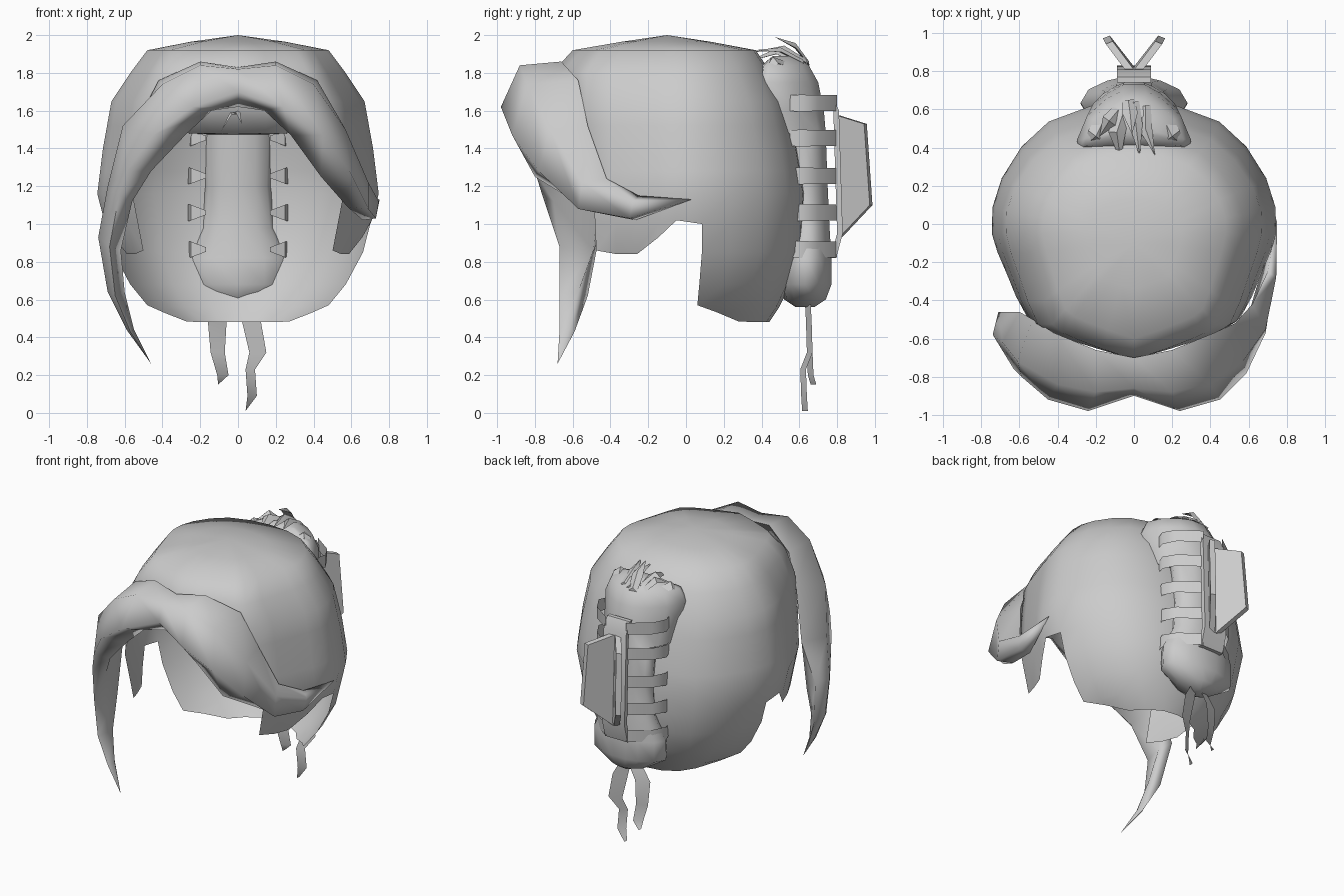
import bpy, bmesh, math
from mathutils import Vector

hair = bpy.data.materials.new("hair_grey")
hair.diffuse_color = (0.6, 0.6, 0.6, 1)


def make(name, verts, faces, angle=50):
    mesh = bpy.data.meshes.new(name)
    mesh.from_pydata([tuple(v) for v in verts], [], faces)
    bm = bmesh.new()
    bm.from_mesh(mesh)
    bmesh.ops.remove_doubles(bm, verts=bm.verts, dist=0.0005)
    bmesh.ops.recalc_face_normals(bm, faces=bm.faces)
    bm.to_mesh(mesh)
    bm.free()
    obj = bpy.data.objects.new(name, mesh)
    bpy.context.collection.objects.link(obj)
    mesh.materials.append(hair)
    bpy.ops.object.select_all(action='DESELECT')
    obj.select_set(True)
    bpy.context.view_layer.objects.active = obj
    bpy.ops.object.shade_smooth_by_angle(angle=math.radians(angle))
    return obj


def loft(name, rings, closed=True, caps=True, angle=50):
    n = len(rings[0])
    verts = [p for r in rings for p in r]
    faces = [(i*n + j, i*n + (j+1) % n, (i+1)*n + (j+1) % n, (i+1)*n + j)
             for i in range(len(rings)-1) for j in range(n if closed else n-1)]
    if caps:
        faces += [tuple(range(n)), tuple(range(len(verts)-n, len(verts)))]
    return make(name, verts, faces, angle)


# Scalp: rows of (z, half width, front y, back y)
SCALP = [(0.48, .34, -.20, .44), (0.60, .53, -.45, .52), (0.85, .665, -.64, .62),
         (1.16, .745, -.66, .64), (1.40, .715, -.69, .60), (1.65, .67, -.71, .53),
         (1.80, .57, -.71, .45), (1.92, .48, -.60, .37), (1.965, .25, -.34, .13),
         (2.0, 0, -.1, -.1)]
LEVELS = (.48, .56, .68, .85, 1.0, 1.16, 1.28, 1.40, 1.52, 1.65, 1.80, 1.92, 1.965, 2.0)


def scalp_point(u, v, z):
    for lo, hi in zip(SCALP, SCALP[1:]):
        if z <= hi[0]:
            break
    t = (z - lo[0]) / (hi[0] - lo[0])
    a, f, b = [lo[k] + (hi[k] - lo[k]) * t for k in (1, 2, 3)]
    yc = -0.05 - max(0, z - 1.92) * 0.625
    return (a * u, yc - v * ((yc - f) if v > 0 else (b - yc)), z)


# Columns round the head: (sideways, forward, hem height); a repeat makes a vertical step
COLUMNS = [(0, 1, 1.72), (.28, .92, 1.70), (.52, .84, 1.56), (.65, .79, 1.38),
           (.75, .72, 1.20), (.75, .72, .86), (.83, .54, .84), (.89, .36, .84),
           (.96, .16, .93), (1, 0, 1.02), (.995, -.2, 1.0), (.995, -.2, .57),
           (.93, -.42, .53), (.79, -.66, .485), (.60, -.85, .48), (.30, -.97, .48),
           (0, -1, .48)]
verts, faces, ROWS = [], [], len(LEVELS)
for side in (1, -1):
    base = len(verts)
    for u, v, hem in COLUMNS:
        verts += [scalp_point(side * u, v, max(z, hem)) for z in LEVELS]
    for j in range(len(COLUMNS) - 1):
        if COLUMNS[j][:2] == COLUMNS[j+1][:2]:
            continue
        for i in range(ROWS - 1):
            q = base + j * ROWS + i
            faces.append((q, q + 1, q + ROWS + 1, q + ROWS))
make("scalp_hair", verts, faces, 60)

# Fringe: each station has back top, front top, bulge and lower edge
ARCH = [[(0, -.70, 1.83), (0, -.86, 1.82), (0, -.90, 1.70), (0, -.83, 1.62)],
        [(.20, -.66, 1.86), (.20, -.88, 1.84), (.24, -.98, 1.62), (.14, -.87, 1.60)],
        [(.42, -.57, 1.76), (.40, -.84, 1.74), (.45, -.92, 1.47), (.28, -.87, 1.47)]]
RIGHT = [[(.53, -.52, 1.52), (.57, -.72, 1.50), (.59, -.78, 1.28), (.44, -.80, 1.25)],
         [(.62, -.42, 1.24), (.69, -.55, 1.22), (.69, -.57, 1.08), (.58, -.54, 1.09)],
         [(.70, -.25, 1.15), (.745, -.28, 1.12), (.73, -.30, 1.03), (.66, -.27, 1.02)],
         [(.75, .03, 1.13)] * 4]
LEFT = [[(-.53, -.50, 1.55), (-.61, -.72, 1.52), (-.59, -.80, 1.28), (-.46, -.80, 1.28)],
        [(-.60, -.46, 1.20), (-.69, -.62, 1.20), (-.63, -.76, 1.15), (-.56, -.70, 1.12)],
        [(-.71, -.46, .93), (-.74, -.58, .93), (-.68, -.67, .88), (-.62, -.49, .86)],
        [(-.66, -.52, .62), (-.69, -.60, .64), (-.65, -.67, .62), (-.60, -.57, .64)],
        [(-.57, -.59, .43), (-.59, -.62, .44), (-.57, -.67, .43), (-.55, -.62, .44)],
        [(-.46, -.68, .26)] * 4]
mirrored = [[(-x, y, z) for x, y, z in r] for r in ARCH[:0:-1]]
loft("fringe", LEFT[::-1] + mirrored + ARCH + RIGHT, caps=False, angle=110)

# Bound hair roll at the back: (z, half width, front y, back y)
ROLL = [(1.89, .12, .46, .58), (1.84, .26, .40, .65), (1.75, .30, .38, .70),
        (1.60, .28, .42, .73), (1.48, .26, .48, .74), (1.475, .19, .50, .74),
        (1.20, .18, .52, .75), (.98, .20, .53, .76), (.82, .28, .50, .77),
        (.68, .28, .49, .77), (.60, .15, .52, .74), (.56, .03, .58, .68)]
FLAT = [(0, 0), (.55, .01), (.95, .05), (1, .18), (.82, .58), (.5, .85), (.2, 1)]
ROUND = [(0, 0), (.5, .07), (.85, .24), (1, .5), (.85, .76), (.5, .93), (.2, 1)]


def roll_ring(z, rx, y0, y1):
    half = FLAT if z > 1.477 else ROUND
    full = half + [(-u, v) for u, v in half[:0:-1]]
    return [(rx * u, y0 + (y1 - y0) * v, z) for u, v in full]


loft("back_roll", [roll_ring(*r) for r in ROLL], angle=60)

# Lacing bands wrapping from inside the scalp to the spine plate
for n, z in enumerate((1.64, 1.455, 1.255, 1.06, .865)):
    for side in (1, -1):
        path = [(.17, .52, .012), (.25, .55, .042), (.27, .61, .045),
                (.22, .70, .042), (.08, .80, .042)]
        loft(f"lacing_band_{n}_{'r' if side > 0 else 'l'}",
             [[(side * x, y, z - h), (side * x, y, z + h)] for x, y, h in path],
             closed=False, caps=False, angle=50)

# Spine plate joining the bands
loft("spine_plate", [[(-.09, y, z), (.09, y, z), (.09, y + .03, z), (-.09, y + .03, z)]
                     for y, z in ((.765, .82), (.80, .95), (.78, 1.6), (.74, 1.68))], angle=30)

# Bow wings, a V of thin plates
for side in (1, -1):
    outline = [(.01, .79, 1.58), (.13, .95, 1.53), (.145, .98, 1.10), (.02, .82, .93)]
    loft("bow_wing_" + ("r" if side > 0 else "l"),
         [[(side * (x + d), y - d * .4, z) for x, y, z in outline] for d in (-.018, .018)],
         angle=30)


def spike(name, root, mid, tip, w):
    root, mid, tip = Vector(root), Vector(mid), Vector(tip)
    across = (tip - root).cross(Vector((0, 0, 1))).normalized() * w
    lift = Vector((0, 0, w * .7))
    loft(name, [[p - across * s, p + lift * s, p + across * s]
                for p, s in ((root, .8), (mid, 1), (tip, 0))], angle=40)


# Loose tuft on top of the roll, plus two wisps poking inside
TUFT = [((0, .64, 1.85), (.01, .52, 1.92), (.03, .35, 1.91), .035),
        ((-.03, .65, 1.84), (-.02, .58, 1.93), (-.01, .47, 1.99), .04),
        ((-.05, .60, 1.85), (-.09, .48, 1.90), (-.07, .33, 1.86), .045),
        ((.06, .62, 1.85), (.06, .50, 1.91), (.11, .36, 1.92), .035),
        ((-.08, .60, 1.84), (-.13, .54, 1.90), (-.18, .46, 1.87), .04),
        ((.15, .56, 1.82), (.20, .46, 1.85), (.27, .40, 1.79), .05),
        ((-.15, .56, 1.82), (-.20, .46, 1.85), (-.27, .40, 1.79), .05),
        ((.01, .44, 1.58), (-.04, .38, 1.58), (-.09, .38, 1.49), .015),
        ((-.02, .44, 1.58), (.0, .38, 1.59), (.02, .38, 1.53), .015)]
for n, (r, m, t, w) in enumerate(TUFT):
    spike(f"tuft_{n}", r, m, t, w)

# Two ragged tails hanging below the roll: (left x, right x, y, z)
TAILS = {"tail_r": [(0, .07, .63, .58), (.02, .12, .635, .49), (.06, .15, .64, .32),
                    (.04, .09, .605, .23), (.05, .10, .61, .09), (.04, .04, .615, .01)],
         "tail_l": [(-.10, -.01, .63, .58), (-.16, -.06, .635, .49), (-.145, -.07, .64, .32),
                    (-.11, -.05, .645, .20), (-.105, -.105, .66, .15)]}
for name, rows in TAILS.items():
    loft(name, [[(a, y, z), (b, y + .03, z)] for a, b, y, z in rows],
         closed=False, caps=False, angle=40)
